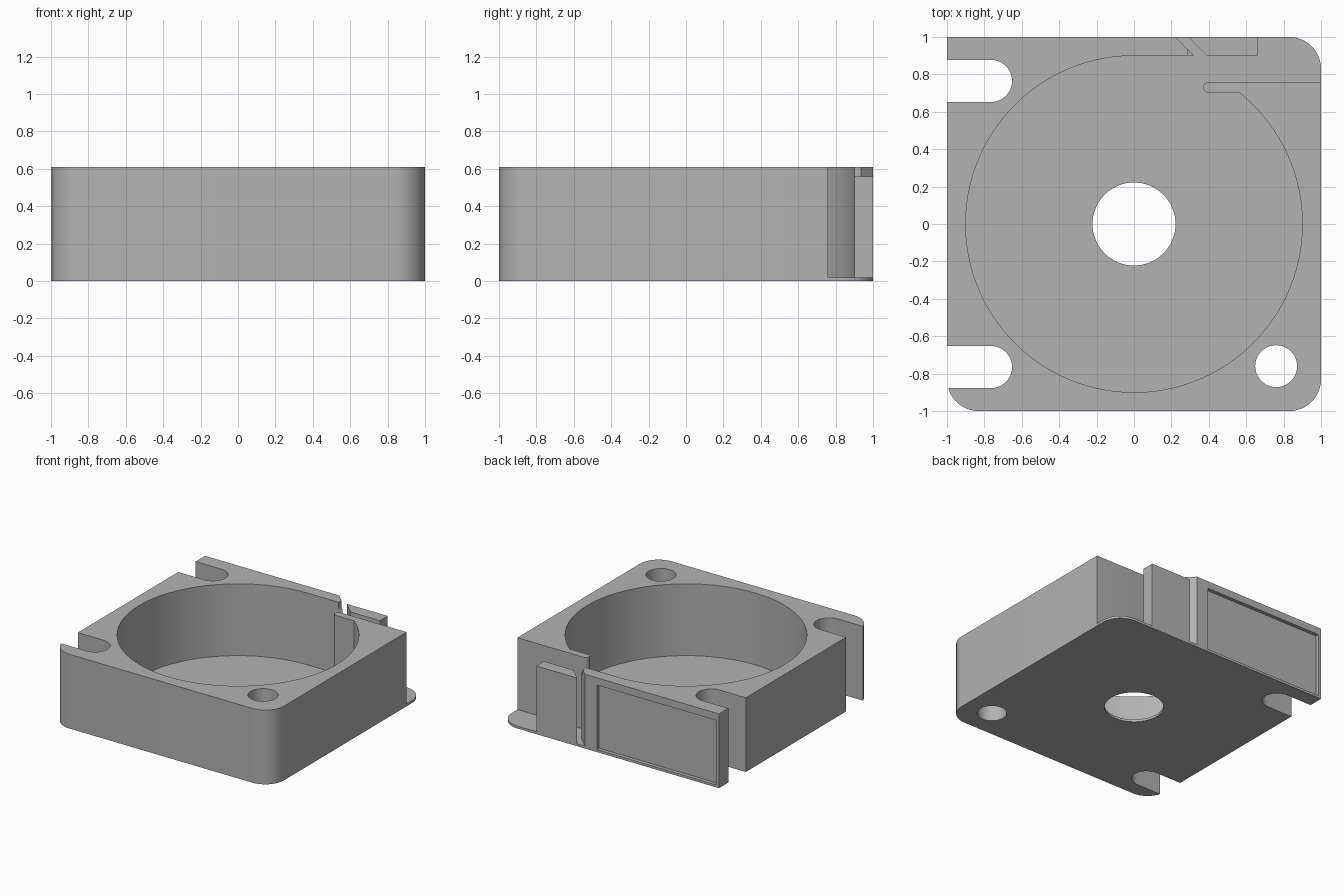
import bpy
import bmesh
from math import cos, sin, pi, radians, asin

cube = bpy.data.objects.get("Cube")
if cube:
    bpy.data.objects.remove(cube, do_unlink=True)

HEIGHT, FLOOR, LOW = 0.61, 0.02, 0.56
BORE, HOLE, BOLT = 0.9, 0.222, 0.765

grey = bpy.data.materials.new("plain grey")
grey.use_nodes = True
colour = (0.45, 0.45, 0.45, 1)
grey.diffuse_color = colour
grey.node_tree.nodes["Principled BSDF"].inputs["Base Color"].default_value = colour


def arc(cx, cy, r, start, end, steps):
    """Points along an arc, angles in radians."""
    return [(cx + r * cos(start + (end - start) * i / steps),
             cy + r * sin(start + (end - start) * i / steps)) for i in range(steps + 1)]


def circle(cx, cy, r, steps=64):
    return arc(cx, cy, r, 0, 2 * pi, steps)[:-1]


def box(x0, x1, y0, y1):
    return [(x0, y0), (x1, y0), (x1, y1), (x0, y1)]


def prism(name, outline, z0, z1):
    """Extrude a flat outline between two heights."""
    bm = bmesh.new()
    face = bm.faces.new([bm.verts.new((x, y, z0)) for x, y in outline])
    top = bmesh.ops.extrude_face_region(bm, geom=[face])["geom"]
    for v in top:
        if isinstance(v, bmesh.types.BMVert):
            v.co.z = z1
    bmesh.ops.recalc_face_normals(bm, faces=bm.faces)
    mesh = bpy.data.meshes.new(name)
    bm.to_mesh(mesh)
    bm.free()
    mesh.materials.append(grey)
    obj = bpy.data.objects.new(name, mesh)
    bpy.context.collection.objects.link(obj)
    return obj


def activate(obj):
    bpy.ops.object.select_all(action="DESELECT")
    obj.select_set(True)
    bpy.context.view_layer.objects.active = obj


def cut(target, outline, z0, z1):
    cutter = prism("cutter", outline, z0, z1)
    cutter.hide_render = True
    mod = target.modifiers.new("cut", "BOOLEAN")
    mod.operation, mod.solver, mod.object = "DIFFERENCE", "EXACT", cutter
    activate(target)
    bpy.ops.object.modifier_apply(modifier=mod.name)
    bpy.data.objects.remove(cutter, do_unlink=True)


# Housing block: three rounded corners, one square
R = 0.17
C = 1 - R
outline = (arc(-C, -C, R, pi, 1.5 * pi, 16) + arc(C, -C, R, 1.5 * pi, 2 * pi, 16)
           + arc(C, C, R, 0, pi / 2, 16) + [(-1, 1)])
housing = prism("housing", outline, 0, HEIGHT)

# Round chamber with an outlet duct through the back corner
chamber = (arc(0, 0, BORE, pi / 2, 2 * pi + asin(0.7 / BORE), 96)
           + arc(0.4, 0.73, 0.03, 1.5 * pi, 0.5 * pi, 10)
           + [(1.2, 0.76), (1.2, 1.2), (0.22, 1.2), (0.22, 1), (0.32, BORE)])
cut(housing, chamber, FLOOR, 1)

# Lowered tip of the wall beside the outlet
cut(housing, box(0.285, 0.35, 0.85, 0.95), LOW, 1)

# Central hole, bolt hole and two open bolt slots
cut(housing, circle(0, 0, HOLE), -1, 1)
cut(housing, circle(0.76, -0.76, 0.112, 40), -1, 1)
for side in (-1, 1):
    slot = arc(-BOLT, side * BOLT, 0.113, -pi / 2, pi / 2, 20)
    slot += [(-1.2, slot[-1][1]), (-1.2, slot[0][1])]
    cut(housing, slot, -1, 1)

# Shallow label recess on the back wall
cut(housing, box(-0.975, 0.11, 0.97, 1.1), FLOOR, 0.55)

# Separate post standing in the outlet
post = prism("outlet_post", [(0.39, BORE), (0.66, BORE), (0.66, 1), (0.29, 1)], FLOOR, LOW)

for obj in (housing, post):
    activate(obj)
    bpy.ops.object.shade_smooth_by_angle(angle=radians(30))
